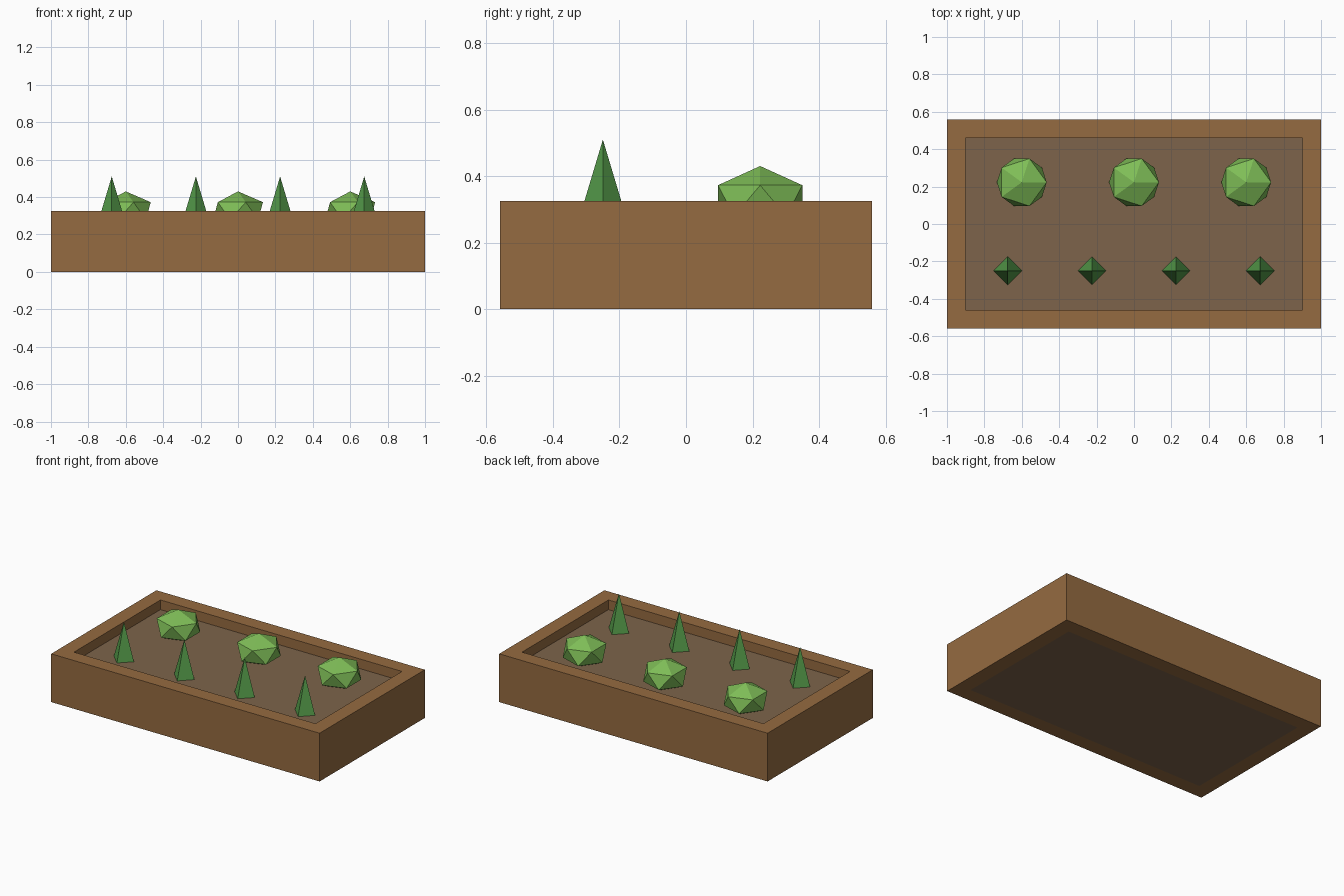
import bpy
from math import pi

cube = bpy.data.objects.get("Cube")
if cube:
    bpy.data.objects.remove(cube, do_unlink=True)


def make_material(name, rgb):
    mat = bpy.data.materials.new(name)
    mat.use_nodes = True
    mat.diffuse_color = (*rgb, 1)
    mat.node_tree.nodes["Principled BSDF"].inputs["Base Color"].default_value = (*rgb, 1)
    return mat


wood = make_material("wood brown", (0.30, 0.146, 0.052))
earth = make_material("soil brown", (0.205, 0.127, 0.07))
leaf = make_material("light leaf green", (0.21, 0.51, 0.095))
sprout_green = make_material("deep green", (0.088, 0.32, 0.066))

HALF_X, HALF_Y, HEIGHT, WALL, SOIL_TOP = 1.0, 0.56, 0.325, 0.1, 0.26


def finish(name, mat):
    obj = bpy.context.object
    obj.name = obj.data.name = name
    obj.data.materials.append(mat)
    return obj


# Wooden frame: an open ring swept from nested rectangles
def rectangle(inset, z):
    x, y = HALF_X - inset, HALF_Y - inset
    return [(-x, -y, z), (x, -y, z), (x, y, z), (-x, y, z)]


rings = [rectangle(0, 0), rectangle(0, HEIGHT), rectangle(WALL, HEIGHT), rectangle(WALL, 0)]
verts = [v for ring in rings for v in ring]
faces = []
for r in range(4):
    for i in range(4):
        a, b, j = r * 4, (r + 1) % 4 * 4, (i + 1) % 4
        faces.append((a + i, a + j, b + j, b + i))
mesh = bpy.data.meshes.new("planter_frame")
mesh.from_pydata(verts, [], faces)
mesh.materials.append(wood)
frame = bpy.data.objects.new("planter_frame", mesh)
bpy.context.collection.objects.link(frame)

# Soil bed filling the frame
bpy.ops.mesh.primitive_cube_add(size=1, location=(0, 0, SOIL_TOP / 2))
soil = finish("soil_bed", earth)
soil.scale = (2 * (HALF_X - WALL), 2 * (HALF_Y - WALL), SOIL_TOP)

# Back row of squat faceted bushes
for i in range(3):
    bpy.ops.mesh.primitive_ico_sphere_add(
        subdivisions=1, radius=0.149, location=((i - 1) * 0.6, 0.223, 0.326))
    finish(f"bush_{i + 1}", leaf).scale.z = 0.7

# Front row of four-sided pointed sprouts
for i in range(4):
    bpy.ops.mesh.primitive_cone_add(
        vertices=4, radius1=0.075, radius2=0, depth=0.25,
        location=((i - 1.5) * 0.45, -0.25, SOIL_TOP + 0.125))
    finish(f"sprout_{i + 1}", sprout_green)
